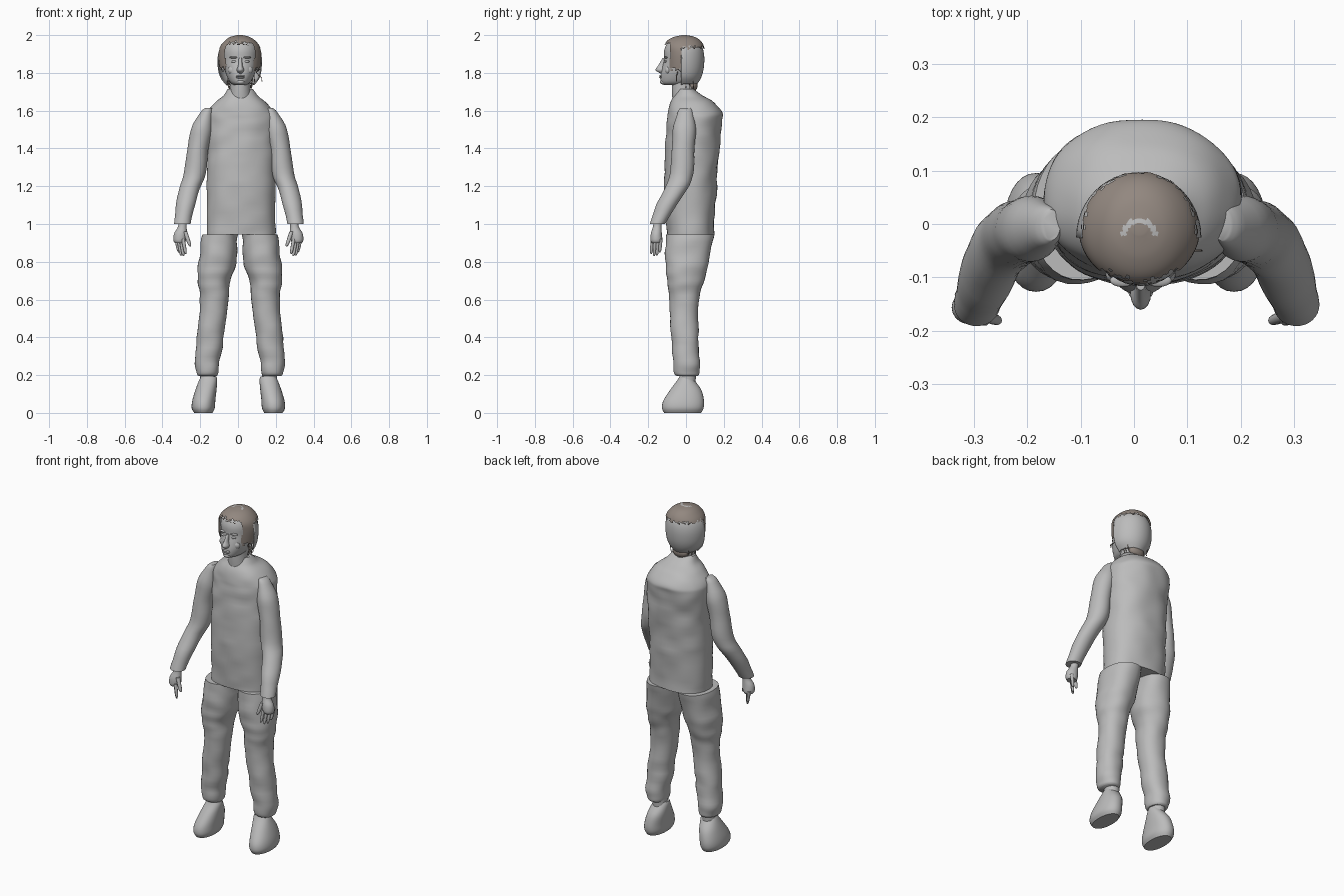
import bpy, bmesh, math, random
from mathutils import Vector, Matrix, noise

random.seed(4)
if "Cube" in bpy.data.objects:
    bpy.data.objects.remove(bpy.data.objects["Cube"], do_unlink=True)


def make_material(name, rgb):
    mat = bpy.data.materials.new(name)
    mat.use_nodes = True
    mat.diffuse_color = (*rgb, 1)
    mat.node_tree.nodes["Principled BSDF"].inputs["Base Color"].default_value = (*rgb, 1)
    return mat


grey = make_material("plain grey", (.5, .5, .5))
brown = make_material("hair brown", (.29, .245, .215))


def finish(name, bm, mats):
    bmesh.ops.recalc_face_normals(bm, faces=bm.faces)
    mesh = bpy.data.meshes.new(name)
    bm.to_mesh(mesh)
    bm.free()
    for mat in mats:
        mesh.materials.append(mat)
    mesh.shade_smooth()
    mesh.set_sharp_from_angle(angle=math.radians(50))
    obj = bpy.data.objects.new(name, mesh)
    bpy.context.collection.objects.link(obj)
    return obj


def smooth_rings(rings, steps):
    """Insert extra rings along a smooth curve through the given ones."""
    count, out = len(rings), []
    for i in range(count - 1):
        a, b, c, d = (rings[min(max(i + k, 0), count - 1)] for k in (-1, 0, 1, 2))
        for s in range(steps):
            t = s / steps
            out.append([q + t / 2 * (r - p + t * (2 * p - 5 * q + 4 * r - w + t * (3 * (q - r) + w - p)))
                        for p, q, r, w in zip(a, b, c, d)])
    return out + [rings[-1]]


def loft_mesh(rings, sides=32, steps=4, power=1.0, wrinkle=0.0, mirror=None, caps=True):
    """Skin a stack of oval rings given as (x min, x max, y min, y max, z)."""
    bm = bmesh.new()
    loops = []
    for x0, x1, y0, y1, z in smooth_rings(rings, steps):
        loop = []
        for k in range(sides):
            a = math.tau * k / sides
            dx, dy = (math.copysign(abs(v) ** power, v) for v in (math.cos(a), math.sin(a)))
            p = Vector(((x0 + x1) / 2 + dx * (x1 - x0) / 2, (y0 + y1) / 2 + dy * (y1 - y0) / 2, z))
            bump = wrinkle * noise.noise(Vector((p.x * 9, p.y * 9, p.z * 16)))
            p += Vector((dx, dy, 0)) * bump
            if mirror is not None:
                p.x = 2 * mirror - p.x
            loop.append(bm.verts.new(p))
        loops.append(loop)
    for lower, upper in zip(loops, loops[1:]):
        for k in range(sides):
            n = (k + 1) % sides
            bm.faces.new((lower[k], lower[n], upper[n], upper[k]))
    if caps:
        bm.faces.new(loops[0][::-1])
        bm.faces.new(loops[-1])
    return bm


def loft(name, rings, mat=grey, **options):
    return finish(name, loft_mesh(rings, **options), [mat])


def ellipsoid(name, centre, radii, mat=grey):
    bm = bmesh.new()
    bmesh.ops.create_uvsphere(bm, u_segments=16, v_segments=10, radius=1,
                              matrix=Matrix.Translation(centre) @ Matrix.Diagonal((*radii, 1)))
    return finish(name, bm, [mat])


def strand(name, points, radius, mat):
    curve = bpy.data.curves.new(name, "CURVE")
    curve.dimensions = "3D"
    curve.bevel_depth = radius
    curve.bevel_resolution = 1
    spline = curve.splines.new("POLY")
    spline.points.add(len(points) - 1)
    for point, co in zip(spline.points, points):
        point.co = (*co, 1)
    curve.materials.append(mat)
    obj = bpy.data.objects.new(name, curve)
    bpy.context.collection.objects.link(obj)


# Torso garment
loft("torso", [
    (-.165, .198, -.1, .148, .945), (-.165, .198, -.115, .162, 1.2),
    (-.165, .198, -.11, .175, 1.4), (-.168, .2, -.1, .19, 1.54),
    (-.16, .19, -.095, .19, 1.59), (-.12, .15, -.08, .145, 1.645),
    (-.075, .105, -.065, .09, 1.68), (-.055, .078, -.045, .045, 1.715)],
    sides=64, steps=6, power=.88, wrinkle=.008)

# Limbs: shaped for the right side, then mirrored to the left
sleeve = [
    (-.17, -.14, -.03, .025, 1.615), (-.2, -.135, -.045, .035, 1.59),
    (-.25, -.135, -.07, .052, 1.5), (-.265, -.155, -.074, .045, 1.4),
    (-.288, -.17, -.085, .04, 1.27), (-.31, -.2, -.11, .01, 1.19),
    (-.328, -.228, -.16, -.05, 1.1), (-.337, -.25, -.192, -.11, 1.0)]
trouser = [
    (-.19, -.0, -.105, .148, .945), (-.208, -.01, -.11, .12, .8),
    (-.215, -.04, -.1, .095, .7), (-.2, -.055, -.09, .07, .6),
    (-.218, -.075, -.08, .065, .4), (-.228, -.1, -.07, .075, .26),
    (-.222, -.105, -.065, .073, .21), (-.21, -.112, -.05, .062, .195)]
shoe = [
    (-.232, -.135, -.115, .08, 0), (-.245, -.123, -.127, .093, .025),
    (-.242, -.12, -.12, .095, .065), (-.226, -.114, -.085, .082, .12),
    (-.207, -.11, -.048, .048, .17), (-.195, -.114, -.035, .035, .192)]
ankle = [(-.2, -.12, -.035, .05, .15), (-.2, -.12, -.035, .055, .24)]
palm = [
    (-.315, -.27, -.17, -.125, 1.02), (-.318, -.272, -.175, -.13, .985),
    (-.338, -.27, -.186, -.128, .95), (-.342, -.275, -.188, -.125, .915),
    (-.335, -.283, -.182, -.13, .9)]


def finger(x, y, top, tip, lean_x, lean_y, radius):
    """Rings for one tapered finger leaning away from its root."""
    rings = []
    for t, r in ((0, 1), (.5, .95), (.85, .8), (1, .35)):
        cx, cy = x + lean_x * t, y + lean_y * t
        rings.append((cx - r * radius, cx + r * radius, cy - r * radius, cy + r * radius,
                      top + (tip - top) * t))
    return rings


for side, flip in (("right", False), ("left", True)):
    def axis(c):
        return c if flip else None
    loft(side + "_sleeve", sleeve, wrinkle=.004, mirror=axis(.005))
    loft(side + "_trouser", trouser, wrinkle=.008, power=.92, steps=6, mirror=axis(.01))
    loft(side + "_ankle", ankle, mirror=axis(.003))
    loft(side + "_shoe", shoe, power=.92, mirror=axis(.002))
    loft(side + "_palm", palm, sides=20, mirror=axis(.002))
    for i in range(4):
        loft(f"{side}_finger_{i + 1}",
             finger(-.327 + .012 * i, -.133 - .015 * i, .92, (.85, .832, .83, .842)[i],
                    .014, -.006, .0095), sides=10, mirror=axis(.002))
    loft(side + "_thumb", finger(-.28, -.172, .96, .882, .027, -.01, .0115),
         sides=10, mirror=axis(.002))

# Neck, head and facial features
mid = .0125
loft("neck", [(-.05, .075, -.07, .055, 1.64), (-.042, .067, -.075, .052, 1.71),
              (-.042, .067, -.075, .06, 1.8)])
loft("head", [
    (-.02, .04, -.115, .02, 1.735), (-.042, .065, -.132, .05, 1.75),
    (-.062, .087, -.134, .075, 1.79), (-.074, .099, -.126, .085, 1.83),
    (-.08, .105, -.116, .088, 1.87), (-.08, .105, -.115, .085, 1.92),
    (-.068, .092, -.096, .07, 1.96), (-.04, .06, -.06, .04, 1.98),
    (.005, .02, -.015, .0, 1.986)], sides=40)
loft("nose", [(.002, .023, -.135, -.1, 1.797), (-.007, .032, -.161, -.1, 1.815),
              (.001, .024, -.147, -.1, 1.84), (.004, .021, -.124, -.1, 1.878)], sides=16)
for z, depth in ((1.783, .141), (1.775, .14)):
    ellipsoid("lip", (mid, .012 - depth, z), (.023, .014, .005))
ellipsoid("chin", (mid, -.117, 1.752), (.024, .021, .014))
for side, s in (("right", -1), ("left", 1)):
    ellipsoid(side + "_eyelid", (mid + s * .033, -.106, 1.86), (.015, .01, .007))
    ellipsoid(side + "_brow", (mid + s * .034, -.106, 1.882), (.024, .012, .006))
    ellipsoid(side + "_cheek", (mid + s * .04, -.095, 1.815), (.026, .018, .024))
    ellipsoid(side + "_ear", (mid + s * .092, -.025, 1.84), (.012, .02, .034))

# Smooth shell around the back of the head
bm = loft_mesh([
    (-.06, .085, -.11, .06, 1.74), (-.09, .112, -.13, .08, 1.775),
    (-.105, .124, -.143, .093, 1.82), (-.108, .126, -.147, .097, 1.88),
    (-.096, .117, -.138, .088, 1.93), (-.07, .09, -.11, .062, 1.965),
    (-.03, .05, -.06, .02, 1.98)], sides=48, caps=False)
bmesh.ops.bisect_plane(bm, geom=bm.verts[:] + bm.edges[:] + bm.faces[:],
                       plane_co=(0, -.025, 0), plane_no=(0, -1, 0), clear_outer=True)
shell = finish("head_shell", bm, [grey])
shell.modifiers.new("thickness", "SOLIDIFY").thickness = .006

# Hair cap, trimmed along a ragged hairline, with a thin arc at the crown
bm = loft_mesh([
    (-.085, .11, -.11, .08, 1.79), (-.1, .12, -.112, .094, 1.84),
    (-.104, .124, -.114, .1, 1.9), (-.094, .115, -.116, .095, 1.94),
    (-.07, .092, -.1, .077, 1.97), (-.042, .062, -.065, .047, 1.99),
    (-.004, .024, -.02, .002, 2.0)], sides=80, steps=8)
trimmed = []
for face in bm.faces:
    c = face.calc_center_median()
    hairline = 1.957 if c.y < -.085 else 1.82 if c.y < -.022 else 1.935
    if c.z < hairline + random.uniform(-.012, .012):
        trimmed.append(face)
    elif .024 < math.hypot(c.x - .01, c.y + .022) < .034 and c.y > -.022:
        face.material_index = 1
bmesh.ops.delete(bm, geom=trimmed, context="FACES")
finish("hair_cap", bm, [brown, grey])

# Nape hair and loose strands
ellipsoid("nape_hair", (mid, .035, 1.735), (.05, .027, .033), brown)
strand("left_loose_strand", [(.1, -.04, 1.84), (.098, -.045, 1.8), (.112, -.05, 1.785),
                             (.125, -.05, 1.775), (.127, -.05, 1.755)], .002, brown)
for i in range(8):
    x = (-.05 if i % 2 else .075) + random.uniform(-.012, .012)
    strand("neck_strand", [(x, -.02 + .01 * i, 1.8), (x * 1.05, -.022 + .01 * i, 1.75),
                           (x * .95, -.02 + .01 * i, random.uniform(1.7, 1.74))], .002, brown)
